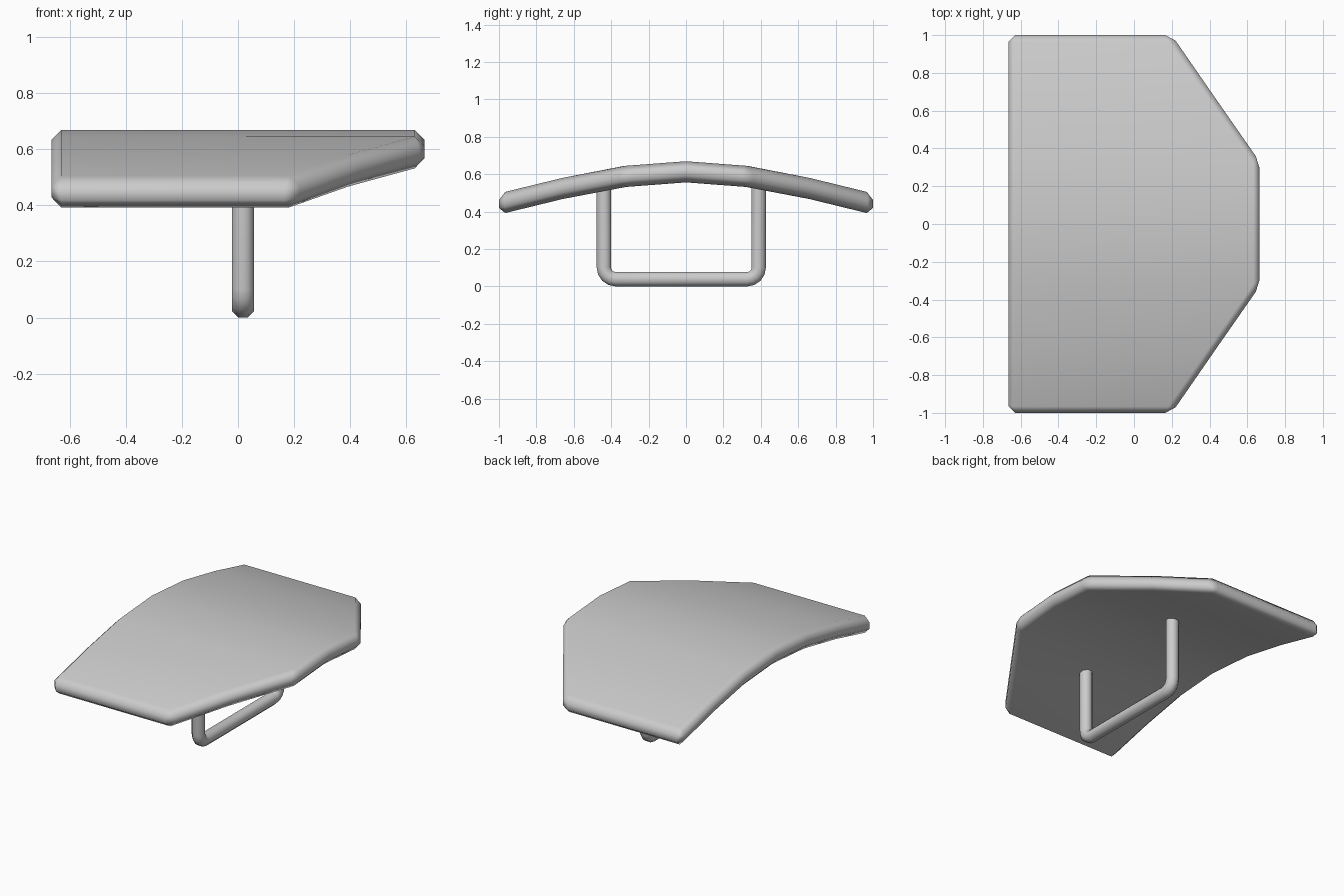
import bpy, bmesh
from math import cos, sin, pi, radians

if "Cube" in bpy.data.objects:
    bpy.data.objects.remove(bpy.data.objects["Cube"])


def finish(name, bm, angle):
    bmesh.ops.recalc_face_normals(bm, faces=bm.faces)
    me = bpy.data.meshes.new(name)
    bm.to_mesh(me)
    bm.free()
    ob = bpy.data.objects.new(name, me)
    bpy.context.collection.objects.link(ob)
    bpy.ops.object.select_all(action='DESELECT')
    ob.select_set(True)
    bpy.context.view_layer.objects.active = ob
    bpy.ops.object.shade_smooth_by_angle(angle=radians(angle))
    return ob


# Arched plate: rows across the width as (y, right-hand edge x, underside z)
half = [(0, 0.665, 0.556), (0.33, 0.665, 0.531), (0.66, 0.435, 0.467), (1, 0.2, 0.384)]
rows = [(-y, x, z) for y, x, z in half[:0:-1]] + half
bm = bmesh.new()
pairs = [(bm.verts.new((-0.665, y, z)), bm.verts.new((x, y, z))) for y, x, z in rows]
for (a, b), (c, d) in zip(pairs, pairs[1:]):
    bm.faces.new((a, b, d, c))
ext = bmesh.ops.extrude_face_region(bm, geom=bm.faces[:], use_keep_orig=True)
top = [g for g in ext['geom'] if isinstance(g, bmesh.types.BMVert)]
bmesh.ops.translate(bm, verts=top, vec=(0, 0, 0.113))
bmesh.ops.recalc_face_normals(bm, faces=bm.faces)

# Chamfered rim and corners
sharp = [e for e in bm.edges if len(e.link_faces) == 2 and e.calc_face_angle() > radians(28)]
bmesh.ops.bevel(bm, geom=sharp, offset=0.035, segments=1, affect='EDGES', profile=0.5)
plate = finish("curved_plate", bm, 60)
wn = plate.modifiers.new("weighted_normals", 'WEIGHTED_NORMAL')
wn.keep_sharp = True

# Handle: octagonal bar swept along a U with rounded corners
r, cx, cy, w, rad = 0.0385, 0.018, -0.025, 0.414, 0.062
path = [(-w, 0.57, -1, 0)]
for s, start in ((-1, pi), (1, 1.5 * pi)):
    for i in range(5):
        a = start + i * pi / 8
        path.append((s * (w - rad) + rad * cos(a), r + rad + rad * sin(a), cos(a), sin(a)))
path.append((w, 0.57, 1, 0))
bm = bmesh.new()
rings = []
for y, z, ny, nz in path:
    ring = []
    for k in range(8):
        a = (k + 0.5) * pi / 4
        u, v = (r / cos(pi / 8) * f(a) for f in (cos, sin))
        ring.append(bm.verts.new((cx + u, cy + y + ny * v, z + nz * v)))
    rings.append(ring)
for p, q in zip(rings, rings[1:]):
    for k in range(8):
        bm.faces.new((p[k], p[k - 1], q[k - 1], q[k]))
bm.faces.new(rings[0])
bm.faces.new(rings[-1])
finish("handle", bm, 60)
